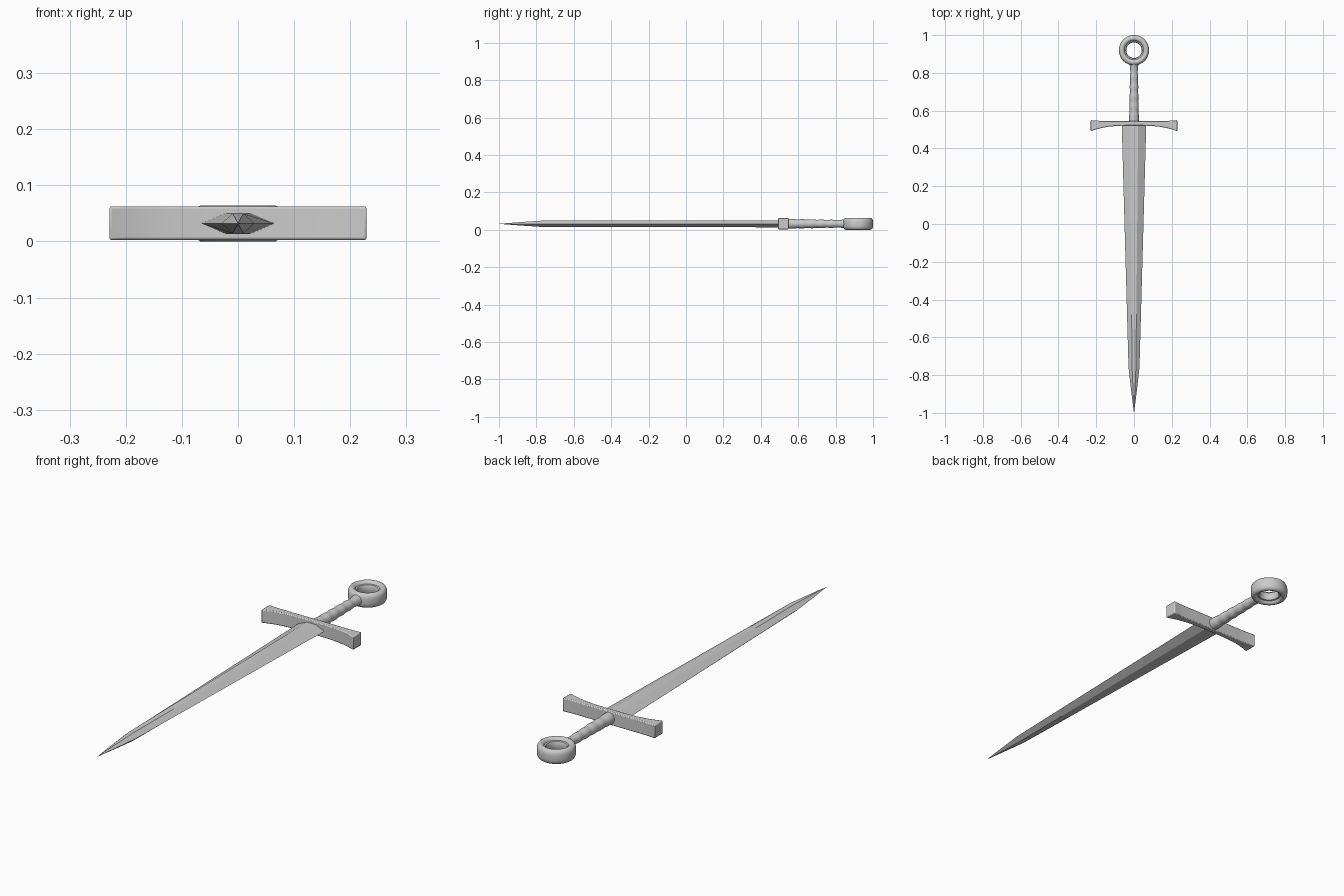
import bpy, bmesh, math

if "Cube" in bpy.data.objects:
    bpy.data.objects.remove(bpy.data.objects["Cube"])

ZC = 0.032  # height of the sword's middle plane


def make(name, verts, faces, angle=30):
    me = bpy.data.meshes.new(name)
    me.from_pydata(verts, [], faces)
    bm = bmesh.new()
    bm.from_mesh(me)
    bmesh.ops.recalc_face_normals(bm, faces=bm.faces)
    bm.to_mesh(me)
    bm.free()
    ob = bpy.data.objects.new(name, me)
    bpy.context.collection.objects.link(ob)
    bpy.ops.object.select_all(action='DESELECT')
    bpy.context.view_layer.objects.active = ob
    ob.select_set(True)
    bpy.ops.object.shade_smooth_by_angle(angle=math.radians(angle))
    return ob


def loft(name, rings, closed=False, angle=30):
    """Skin equal-sized rings; closed joins last to first, otherwise ends are capped."""
    n, m = len(rings[0]), len(rings)
    verts = [v for r in rings for v in r]
    faces = []
    for i in range(m if closed else m - 1):
        a, b = i * n, (i + 1) % m * n
        faces += [(a + j, a + (j + 1) % n, b + (j + 1) % n, b + j) for j in range(n)]
    if not closed:
        faces += [tuple(range(n)), tuple(range((m - 1) * n, m * n))]
    return make(name, verts, faces, angle)


# Blade: flattened hexagon, sharp edges, long taper then a point
def blade_ring(y, w, flat, t):
    pts = [(w, 0), (flat, t), (-flat, t), (-w, 0), (-flat, -t), (flat, -t)]
    return [(x, y, ZC + z) for x, z in pts]


loft("blade", [blade_ring(*s) for s in (
    (0.53, 0.065, 0.022, 0.0185), (-0.76, 0.029, 0.010, 0.0175),
    (-0.88, 0.0155, 0.005, 0.0095), (-0.998, 0.0006, 0.0002, 0.0005))], angle=25)

# Crossguard: flat back, front edge flaring down toward the ends
front = [(0, 0.521), (0.08, 0.520), (0.13, 0.516), (0.17, 0.509), (0.20, 0.501), (0.229, 0.491)]
back = [(0.229, 0.550), (0.20, 0.547), (0.17, 0.546), (0.13, 0.546), (0.08, 0.546), (0, 0.546)]
half = front + back
outline = half + [(-x, y) for x, y in reversed(half) if x > 0]
guard = loft("crossguard", [[(x, y, z) for x, y in outline] for z in (0.0025, 0.0625)])
bev = guard.modifiers.new("soft_edges", 'BEVEL')
bev.width, bev.segments, bev.limit_method = 0.004, 2, 'ANGLE'

# Grip: ribbed handle tapering toward the pommel, with a small flare at its end
grip = []
for i in range(61):
    y = 0.54 + 0.315 * i / 60
    r = 0.0265 - 0.006 * i / 60
    if 0.57 < y < 0.83:
        r -= 0.002 * math.sin((y - 0.57) / 0.26 * 5 * math.pi) ** 2
    r += 0.007 * max(0, (y - 0.825) / 0.03) ** 2
    grip.append([(r * math.cos(a), y, ZC + r * math.sin(a))
                 for a in (math.tau * k / 24 for k in range(24))])
loft("grip", grip, angle=60)

# Ring pommel: rounded outer band with a stepped inner rim, revolved about z
upper = [(0.080, 0.010), (0.0785, 0.020), (0.074, 0.028), (0.067, 0.032),
         (0.059, 0.031), (0.053, 0.027), (0.050, 0.020), (0.044, 0.018), (0.041, 0.012)]
profile = upper + [(r, -z) for r, z in reversed(upper)]
loft("ring_pommel", [[(r * math.cos(a), 0.92 + r * math.sin(a), ZC + z) for r, z in profile]
                     for a in (math.tau * k / 48 for k in range(48))], closed=True, angle=40)
